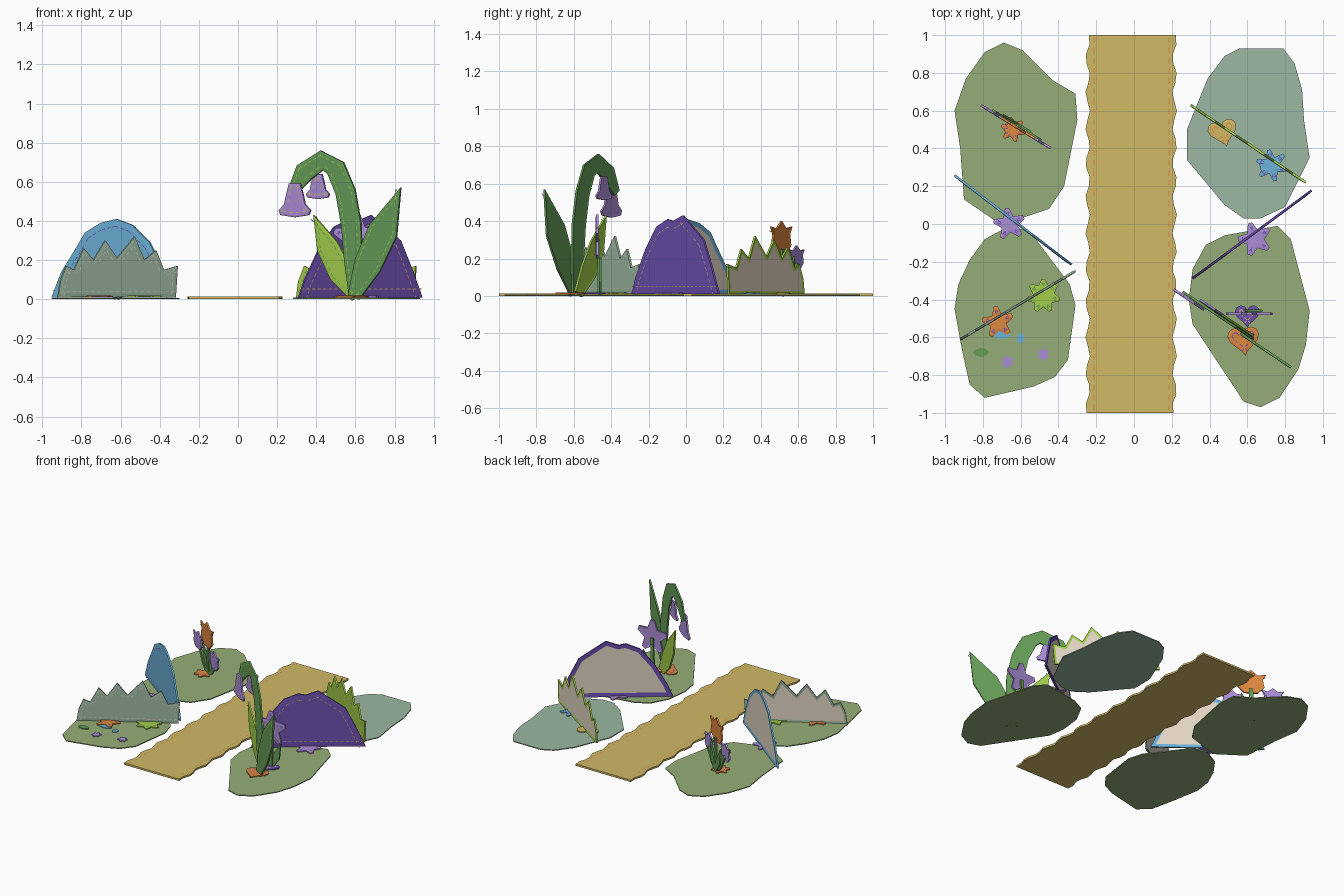
import bpy, bmesh
from math import sin, cos, pi, hypot
from mathutils import Matrix, Vector

cube = bpy.data.objects.get("Cube")
if cube:
    bpy.data.objects.remove(cube, do_unlink=True)


def material(name, hexcode):
    rgb = [int(hexcode[i:i + 2], 16) / 255 for i in (0, 2, 4)]
    linear = [c / 12.92 if c < 0.04 else ((c + 0.055) / 1.055) ** 2.4 for c in rgb]
    mat = bpy.data.materials.new(name)
    mat.use_nodes = True
    mat.diffuse_color = (*linear, 1)
    mat.node_tree.nodes["Principled BSDF"].inputs["Base Color"].default_value = (*linear, 1)
    return mat


gold = material("gold felt", "d0ba66")
moss = material("moss felt", "96ae78")
sage = material("sage felt", "9cb8a2")
purple = material("purple felt", "6e4fb0")
lilac = material("lilac felt", "ab8dd6")
orange = material("orange felt", "df883f")
blue = material("blue felt", "6db2da")
lime = material("lime felt", "a2cd4b")
green = material("green felt", "659c57")
linen = material("linen backing", "e2d6c4")


def finish(bm, name, matrix, mats):
    mesh = bpy.data.meshes.new(name)
    bm.to_mesh(mesh)
    bm.free()
    obj = bpy.data.objects.new(name, mesh)
    bpy.context.collection.objects.link(obj)
    obj.matrix_world = matrix
    for m in mats:
        mesh.materials.append(m)


def ccw(pts):
    area = sum(a[0] * b[1] - b[0] * a[1] for a, b in zip(pts, pts[1:] + pts[:1]))
    return pts if area > 0 else pts[::-1]


def stitches(name, pts, matrix, mat, inset, z, dash=0.02):
    """Thin dashes that follow an outline at a fixed distance inside it."""
    bm = bmesh.new()
    for a, b in zip(pts, pts[1:] + pts[:1]):
        a, b = Vector(a), Vector(b)
        length = (b - a).length
        if length < dash * 0.7:
            continue
        along = (b - a) / length
        inward = Vector((-along.y, along.x))
        count = max(1, round(length / (dash * 1.8)))
        for i in range(count):
            mid = a + along * length * (i + 0.5) / count + inward * inset
            half, wide = along * dash / 2, inward * dash * 0.1
            quad = [mid - half - wide, mid + half - wide, mid + half + wide, mid - half + wide]
            bm.faces.new([bm.verts.new((p.x, p.y, z)) for p in quad])
    finish(bm, name, matrix, [mat])


def cutout(name, pts, matrix, front, back=None, thick=0.012, lift=0, rim=0, thread=None):
    """Flat felt piece in its local XY plane with a raised inner panel on both sides."""
    pts = ccw(pts)
    bm = bmesh.new()
    base = bm.faces.new([bm.verts.new((x, y, lift)) for x, y in pts])
    base.normal_update()
    out = bmesh.ops.extrude_face_region(bm, geom=[base], use_keep_orig=True)
    top = [f for f in out["geom"] if isinstance(f, bmesh.types.BMFace)][0]
    bmesh.ops.translate(bm, vec=(0, 0, thick), verts=top.verts[:])
    base.normal_flip()
    bm.normal_update()
    if rim:
        for f in (top, base):
            bmesh.ops.inset_region(bm, faces=[f], thickness=rim, depth=0.002, use_even_offset=True)
    if back:
        base.material_index = 1
    finish(bm, name, matrix, [front, back or front])
    if thread:
        stitches(name + "_stitches", pts, matrix, thread, rim + 0.012, lift + thick + 0.003)


def stand(line):
    """Upright frame over a ground line, and a converter from (x, z) to its plane."""
    x0, y0, x1, y1 = line
    size = hypot(x1 - x0, y1 - y0)
    ux, uy = (x1 - x0) / size, (y1 - y0) / size
    matrix = Matrix(((ux, 0, uy, x0), (uy, 0, -ux, y0), (0, 1, 0, 0), (0, 0, 0, 1)))
    return matrix, lambda pts: [((x - x0) / ux, z) for x, z in pts]


def hundredths(*values):
    return [(values[i] / 100, values[i + 1] / 100) for i in range(0, len(values), 2)]


def ribbon(path, widths):
    """Outline of a strip with a varying half width; zero width makes a tip."""
    left, right = [], []
    for i, (x, y) in enumerate(path):
        a, b = path[max(i - 1, 0)], path[min(i + 1, len(path) - 1)]
        d = hypot(b[0] - a[0], b[1] - a[1])
        nx, ny = (a[1] - b[1]) / d * widths[i], (b[0] - a[0]) / d * widths[i]
        left.append((x + nx, y + ny))
        if widths[i]:
            right.append((x - nx, y - ny))
    return left + right[::-1]


def star(n, outer, inner, cx=0, cy=0, turn=pi / 2):
    """Flower with n blunt petals."""
    pts = []
    for i in range(n):
        for step, r in ((-0.1, outer), (0.1, outer), (0.5, inner)):
            a = turn + 2 * pi * (i + step) / n
            pts.append((cx + r * cos(a), cy + r * sin(a)))
    return pts


def heart(size):
    ts = [2 * pi * i / 20 for i in range(20)]
    return [(size * sin(t) ** 3,
             size / 16 * (13 * cos(t) - 5 * cos(2 * t) - 2 * cos(3 * t) - cos(4 * t))) for t in ts]


def lying(x, y, z, turn=0):
    return Matrix.Translation((x, y, z)) @ Matrix.Rotation(turn, 4, "Z")


# Path with wavy long edges
ys = [-1 + i * 0.05 for i in range(41)]
wave = [0.012 * sin(y * 34) for y in ys]
path_pts = [(0.215 + w, y) for w, y in zip(wave, ys)] + \
           [(-0.245 + w, y) for w, y in zip(wave[::-1], ys[::-1])]
cutout("path", path_pts, lying(0, 0, 0), gold, thick=0.014)
for side, x in (("left", 0.185), ("right", -0.212)):
    cutout_line = [(x, -1), (x, 1)]
    stitches("path_stitches_" + side, cutout_line, lying(0, 0, 0), orange, 0, 0.0155, 0.03)

# Ground patches
patches = {
    "back_right_patch": (moss, hundredths(-69, 96, -59, 92, -43, 76, -31, 69, -30, 55, -37, 20, -45, 8,
                                          -60, 3, -71, 0, -90, 13, -92, 40, -95, 60, -89, 77, -79, 91)),
    "front_right_patch": (moss, hundredths(-66, -1, -55, -4, -34, -32, -31, -43, -35, -72, -42, -81, -53, -86,
                                           -79, -92, -87, -85, -91, -67, -95, -45, -93, -32, -87, -19, -79, -8)),
    "back_left_patch": (sage, hundredths(56, 93, 79, 93, 85, 85, 89, 71, 90, 55, 93, 35, 80, 9, 67, 3,
                                         58, 3, 48, 10, 28, 34, 28, 50, 39, 77, 48, 89)),
    "front_left_patch": (moss, hundredths(76, -1, 83, -8, 93, -46, 91, -64, 87, -77, 77, -92, 67, -97,
                                          58, -94, 31, -53, 29, -40, 31, -24, 38, -11, 48, -6)),
}
for i, (name, (mat, pts)) in enumerate(patches.items()):
    cutout(name, pts, lying(0, 0, i * 0.0005), mat, thick=0.007)

# Standing hills and grass tufts with linen backs
grass = hundredths(-92, 1, -91, 9, -88, 17, -84, 15, -79, 26, -74, 20, -68, 30, -62, 21, -53, 32,
                   -48, 20, -42, 25, -38, 15, -31, 17, -32, 1)
blue_hill = hundredths(-95, 1, -90, 14, -82, 27, -78, 34, -70, 39, -62, 41, -54, 38, -45, 29, -38, 15, -33, 1)
purple_hill = hundredths(31, 1, 34, 10, 41, 25, 49, 37, 57, 41, 61, 40, 68, 43, 75, 37, 83, 30, 89, 15, 94, 1)
cards = [
    ("sage_grass", grass, (-0.92, -0.61, -0.33, -0.26), sage, linen, 0.016),
    ("lime_grass", [(x + 1.22, z) for x, z in grass], (0.3, 0.63, 0.91, 0.22), lime, green, 0.016),
    ("blue_hill", blue_hill, (-0.94, 0.25, -0.35, -0.2), blue, purple, 0.024),
    ("purple_hill", purple_hill, (0.32, -0.28, 0.93, 0.17), purple, gold, 0.03),
]
for name, pts, line, mat, thread, rim in cards:
    matrix, flat = stand(line)
    cutout(name, flat(pts), matrix, mat, linen, lift=-0.006, rim=rim, thread=thread)

# Drooping bell plant
matrix, flat = stand((0.23, -0.34, 0.83, -0.74))
stem = ribbon(hundredths(60, 1, 59, 20, 58, 38, 55, 55, 50, 67, 43, 71, 34, 65, 28, 55),
              [0.03, 0.045, 0.05, 0.05, 0.05, 0.05, 0.05, 0.025])
tall_leaf = ribbon(hundredths(60, 1, 67, 17, 75, 35, 84, 57), [0.03, 0.07, 0.075, 0])
short_leaf = ribbon(hundredths(60, 1, 52, 13, 45, 27, 38, 43), [0.03, 0.06, 0.055, 0])
cutout("bell_stem", flat(stem), matrix, green, lift=-0.006, rim=0.01, thread=lime)
cutout("tall_leaf", flat(tall_leaf), matrix, green, lift=0.008, rim=0.01, thread=lime)
cutout("short_leaf", flat(short_leaf), matrix, lime, lift=-0.02, rim=0.01, thread=green)
half_bell = [(0.03, 0.17), (0.045, 0.11), (0.055, 0.06), (0.085, 0.025), (0.075, 0)]
bell = half_bell + [(0, -0.012)] + [(-x, z) for x, z in half_bell[::-1]]
for name, x, z, s, lift in (("low_bell", 0.3, 0.43, 0.95, 0.01), ("high_bell", 0.4, 0.52, 0.7, -0.022)):
    pts = [(x + s * a, z + s * b) for a, b in bell]
    cutout(name, flat(pts), matrix, lilac, lift=lift, rim=0.01, thread=gold)

# Single upright flower behind the bell plant
matrix, flat = stand((0.48, -0.465, 0.73, -0.465))
cutout("upright_flower_stem", flat(ribbon([(0.6, 0.01), (0.61, 0.3)], [0.014, 0.012])), matrix, green, lift=-0.005)
cutout("upright_flower_leaf", flat(ribbon(hundredths(60, 1, 64, 9, 68, 20), [0.015, 0.03, 0])), matrix, green, lift=-0.012)
cutout("upright_flower", flat(star(5, 0.125, 0.07, 0.61, 0.31)), matrix, lilac, lift=0.004, rim=0.014, thread=purple)

# Tulip group: three cups on stems with two leaves
matrix, flat = stand((-0.81, 0.64, -0.42, 0.4))
cup = hundredths(-4, 0, -8, 5, -7, 11, -9, 15, -4, 14, 0, 18, 4, 14, 9, 15, 7, 11, 8, 5, 4, 0)
for name, x, z, s, mat in (("middle_tulip", -0.61, 0.22, 1, orange), ("right_tulip", -0.74, 0.14, 0.72, lilac),
                           ("left_tulip", -0.5, 0.1, 0.72, lilac)):
    stalk = ribbon([(-0.62, 0.01), ((x - 0.62) / 2, z * 0.45), (x, z + 0.03)], [0.014, 0.013, 0.012])
    cutout(name + "_stem", flat(stalk), matrix, green, lift=-0.006)
    cutout(name, flat([(x + s * a, z + s * b) for a, b in cup]), matrix, mat, lift=0.003, rim=0.01, thread=purple)
for name, tip in (("tulip_leaf_right", -0.7), ("tulip_leaf_left", -0.55)):
    blade = ribbon([(-0.62, 0.01), (tip * 0.6 - 0.248, 0.1), (tip, 0.21)], [0.015, 0.026, 0])
    cutout(name, flat(blade), matrix, green, lift=-0.014)

# Blossoms lying on the ground
blossoms = [
    ("orange_blossom", star(6, 0.065, 0.04), -0.64, 0.5, 0.2, orange, purple),
    ("lilac_star_right", star(5, 0.085, 0.045), -0.66, 0, 0.15, lilac, purple),
    ("lilac_star_left", star(5, 0.09, 0.05), 0.64, -0.08, 0.3, lilac, purple),
    ("orange_star", star(5, 0.085, 0.045), -0.72, -0.52, 0.15, orange, purple),
    ("lime_blossom", star(7, 0.09, 0.06), -0.48, -0.38, 0, lime, green),
    ("blue_star", star(6, 0.085, 0.045), 0.73, 0.31, 0.2, blue, purple),
    ("gold_heart", heart(0.078), 0.47, 0.49, 0.25, gold, orange),
    ("purple_heart", heart(0.066), 0.6, -0.48, 0, purple, gold),
    ("orange_heart", heart(0.084), 0.58, -0.61, 0.1, orange, purple),
]
for name, pts, x, y, turn, mat, thread in blossoms:
    cutout(name, pts, lying(x, y, 0.009, turn), mat, thick=0.008, rim=0.012, thread=thread)

# Small pebbles and buds
oval = star(4, 1, 0.95)
for name, x, y, w, h, mat in (("green_pebble", -0.81, -0.68, 0.042, 0.024, green),
                              ("blue_pebble", -0.7, -0.585, 0.05, 0.024, blue),
                              ("blue_bud", -0.6, -0.605, 0.02, 0.027, blue)):
    cutout(name, [(a * w, b * h) for a, b in oval], lying(x, y, 0.008), mat, thick=0.005)
for i, (x, y) in enumerate(((-0.67, -0.73), (-0.48, -0.69))):
    cutout(f"lilac_bud_{i}", star(6, 0.035, 0.022), lying(x, y, 0.008), lilac, thick=0.006)
